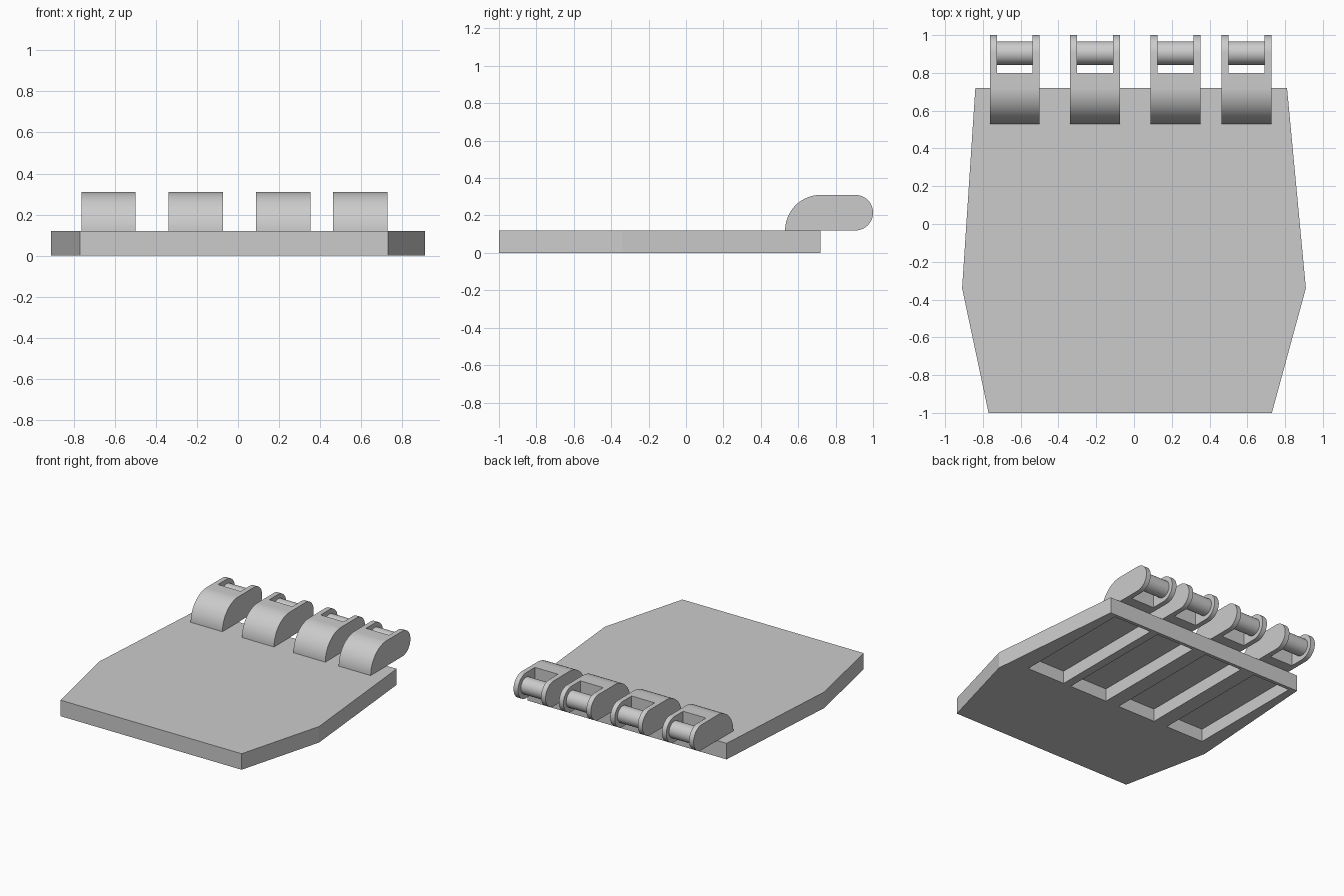
import bpy
import bmesh
from math import sin, cos, pi, radians
from mathutils import Vector

default = bpy.data.objects.get("Cube")
if default:
    bpy.data.objects.remove(default, do_unlink=True)

grey = bpy.data.materials.new("plain grey")
grey.use_nodes = True
COLOUR = (0.6, 0.6, 0.6, 1)
grey.diffuse_color = COLOUR
grey.node_tree.nodes["Principled BSDF"].inputs["Base Color"].default_value = COLOUR


def prism(name, points, direction):
    """Extrude a closed outline of 3D points along a direction."""
    bm = bmesh.new()
    face = bm.faces.new([bm.verts.new(p) for p in points])
    extruded = bmesh.ops.extrude_face_region(bm, geom=[face])["geom"]
    moved = [v for v in extruded if isinstance(v, bmesh.types.BMVert)]
    bmesh.ops.translate(bm, verts=moved, vec=Vector(direction))
    bmesh.ops.recalc_face_normals(bm, faces=bm.faces)
    mesh = bpy.data.meshes.new(name)
    bm.to_mesh(mesh)
    bm.free()
    mesh.materials.append(grey)
    obj = bpy.data.objects.new(name, mesh)
    bpy.context.collection.objects.link(obj)
    return obj


def box(name, x0, x1, y0, y1, z0, z1):
    outline = [(x0, y0, z0), (x1, y0, z0), (x1, y1, z0), (x0, y1, z0)]
    return prism(name, outline, (0, 0, z1 - z0))


def activate(obj):
    bpy.ops.object.select_all(action="DESELECT")
    obj.select_set(True)
    bpy.context.view_layer.objects.active = obj


def cut(obj, cutter):
    """Subtract the cutter, then discard it."""
    activate(obj)
    mod = obj.modifiers.new("cut", "BOOLEAN")
    mod.operation = "DIFFERENCE"
    mod.solver = "EXACT"
    mod.object = cutter
    bpy.ops.object.modifier_apply(modifier=mod.name)
    bpy.data.objects.remove(cutter, do_unlink=True)


def smooth(obj):
    activate(obj)
    bpy.ops.object.shade_smooth_by_angle(angle=radians(30))


def arc(cy, cz, radius, start, end, steps):
    """Points (y, z) along an arc, angles in degrees."""
    angles = [radians(start + (end - start) * i / steps) for i in range(steps + 1)]
    return [(cy + radius * cos(a), cz + radius * sin(a)) for a in angles]


TOP = 0.12           # plate thickness
LUG_R = 0.095        # rounded tip of each lug
PIN_Y, PIN_Z = 1 - LUG_R, TOP + LUG_R
CHEEK = 0.037
LUGS = [(-0.763, -0.50), (-0.338, -0.073), (0.088, 0.352), (0.463, 0.728)]

# Six-sided base plate
outline = [(-0.77, -1), (0.73, -1), (0.91, -0.34),
           (0.81, 0.72), (-0.84, 0.72), (-0.91, -0.34)]
plate = prism("base_plate", [(x, y, 0) for x, y in outline], (0, 0, TOP))

# Lug side profile: big rounded front, flat top, round tip
profile = (arc(0.53 + 2 * LUG_R, TOP, 2 * LUG_R, 180, 90, 24)
           + arc(PIN_Y, PIN_Z, LUG_R, 90, -90, 32))

for i, (x0, x1) in enumerate(LUGS, 1):
    # Pocket in the underside below each lug
    cut(plate, box("pocket_cutter", x0 - 0.024, x1 + 0.024, -0.22, 0.695, -0.1, 0.095))

    # Forked hinge lug
    lug = prism(f"hinge_lug_{i}", [(x0, y, z) for y, z in profile], (x1 - x0, 0, 0))
    cut(lug, box("slot_cutter", x0 + CHEEK, x1 - CHEEK, 0.80, 1.1, 0, 0.5))
    smooth(lug)

    # Round pin between the cheeks
    circle = arc(PIN_Y, PIN_Z, 0.062, 0, 360, 40)[:-1]
    pin = prism(f"hinge_pin_{i}", [(x0 + CHEEK, y, z) for y, z in circle],
                (x1 - x0 - 2 * CHEEK, 0, 0))
    smooth(pin)
